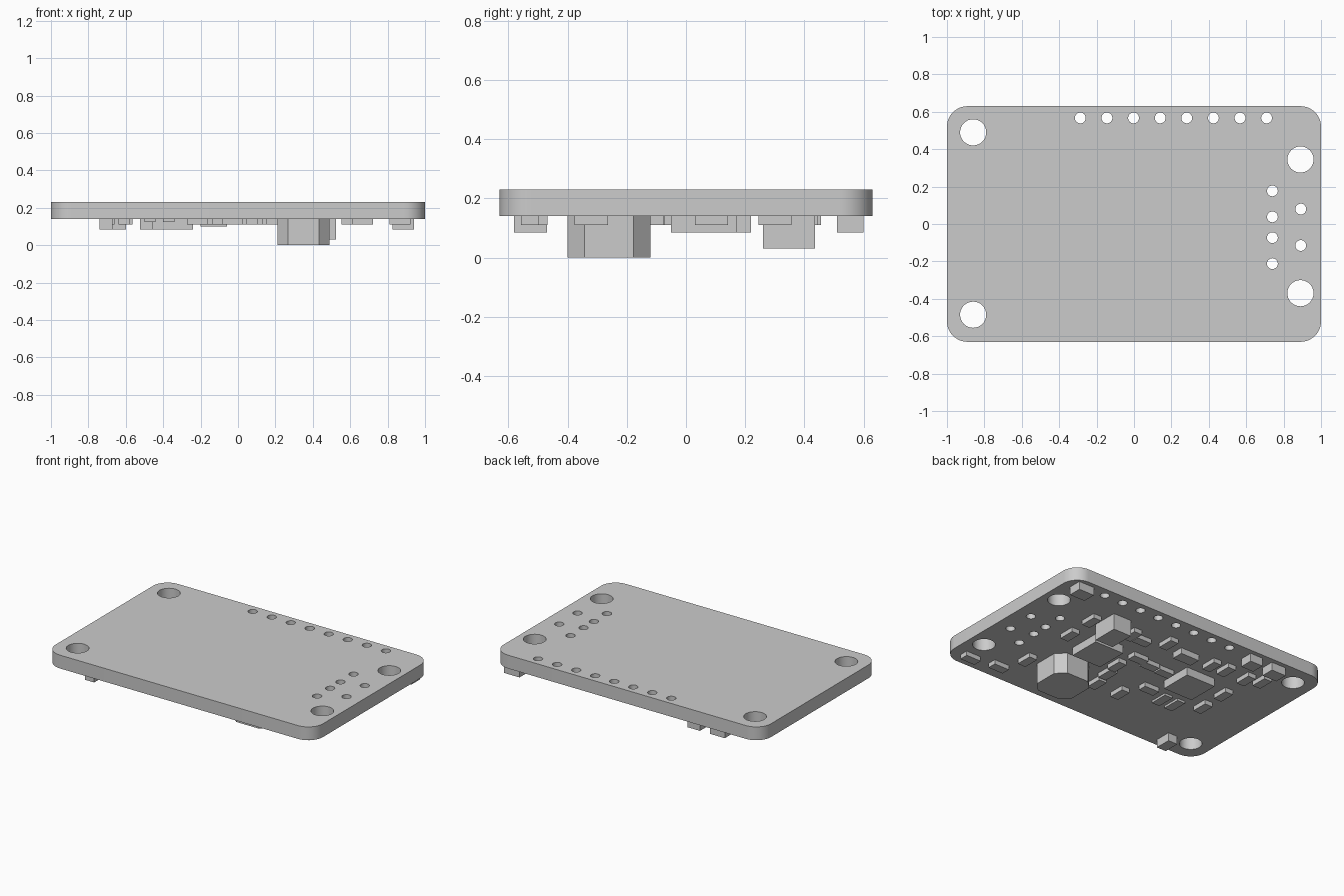
import bpy, bmesh, math

if "Cube" in bpy.data.objects:
    bpy.data.objects.remove(bpy.data.objects["Cube"])

grey = bpy.data.materials.new("plain_grey")
grey.diffuse_color = (0.6, 0.6, 0.6, 1)
grey.use_nodes = True
grey.node_tree.nodes["Principled BSDF"].inputs["Base Color"].default_value = grey.diffuse_color
UNDER = 0.14          # height of the board underside
TOP = 0.23


def circle(cx, cy, r, n=32):
    return [(cx + r * math.cos(2 * math.pi * i / n), cy + r * math.sin(2 * math.pi * i / n)) for i in range(n)]


def rounded_rect(hx, hy, r, n=12):
    pts = []
    for k, (sx, sy) in enumerate([(1, 1), (-1, 1), (-1, -1), (1, -1)]):
        for i in range(n + 1):
            a = (k + i / n) * math.pi / 2
            pts.append((sx * (hx - r) + r * math.cos(a), sy * (hy - r) + r * math.sin(a)))
    return pts


def plate(name, loops, z0, z1):
    """Extruded flat outline; loops after the first are holes."""
    cu = bpy.data.curves.new(name, 'CURVE')
    cu.dimensions = '2D'
    cu.fill_mode = 'BOTH'
    cu.extrude = (z1 - z0) / 2
    for pts in loops:
        sp = cu.splines.new('POLY')
        sp.points.add(len(pts) - 1)
        for p, (x, y) in zip(sp.points, pts):
            p.co = (x, y, 0, 1)
        sp.use_cyclic_u = True
    ob = bpy.data.objects.new(name, cu)
    bpy.context.collection.objects.link(ob)
    bpy.ops.object.select_all(action='DESELECT')
    ob.select_set(True)
    bpy.context.view_layer.objects.active = ob
    bpy.ops.object.convert(target='MESH')
    ob = bpy.context.view_layer.objects.active
    bm = bmesh.new()
    bm.from_mesh(ob.data)
    bmesh.ops.remove_doubles(bm, verts=bm.verts, dist=1e-5)
    bmesh.ops.translate(bm, verts=bm.verts, vec=(0, 0, (z0 + z1) / 2))
    bmesh.ops.recalc_face_normals(bm, faces=bm.faces)
    bm.to_mesh(ob.data)
    bm.free()
    ob.data.materials.clear()
    ob.data.materials.append(grey)
    bpy.ops.object.shade_smooth_by_angle(angle=math.radians(30))
    return ob


def box(name, x0, x1, y0, y1, z):
    """Part hanging from the underside down to height z."""
    me = bpy.data.meshes.new(name)
    bm = bmesh.new()
    bmesh.ops.create_cube(bm, size=1)
    for v in bm.verts:
        v.co = (x1 if v.co.x > 0 else x0, y1 if v.co.y > 0 else y0, UNDER if v.co.z > 0 else z)
    bm.to_mesh(me)
    bm.free()
    me.materials.append(grey)
    bpy.context.collection.objects.link(bpy.data.objects.new(name, me))


# Board with mounting holes and pin holes
holes = [circle(x, y, 0.07) for x, y in [(-0.86, 0.49), (-0.86, -0.485), (0.89, 0.345), (0.89, -0.37)]]
holes += [circle(-0.287 + 0.1423 * i, 0.567, 0.029, 24) for i in range(8)]
holes += [circle(x, y, 0.029, 24) for x, y in
          [(0.74, 0.177), (0.74, 0.038), (0.74, -0.073), (0.74, -0.212), (0.892, 0.08), (0.892, -0.115)]]
plate("board", [rounded_rect(1.0, 0.63, 0.11)] + holes, UNDER, TOP)

# Octagonal inductor: square with cut corners
cx, cy, h, c = 0.35, -0.26, 0.14, 0.083
octagon = [(cx + x, cy + y) for x, y in
           [(h, -c), (h, c), (c, h), (-c, h), (-h, c), (-h, -c), (-c, -h), (c, -h)]]
plate("inductor", [octagon], 0.0, UNDER)

# Larger boxes
box("tall_capacitor", 0.39, 0.525, 0.26, 0.435, 0.03)
box("chip_right", 0.23, 0.45, -0.05, 0.17, 0.085)
box("chip_left", -0.46, -0.24, 0.0, 0.22, 0.085)
box("edge_block_1", -0.525, -0.43, 0.51, 0.6, 0.085)
box("edge_block_2", -0.71, -0.6, 0.51, 0.6, 0.085)
box("edge_block_3", 0.825, 0.94, 0.51, 0.6, 0.085)
box("corner_block", -0.74, -0.67, -0.58, -0.47, 0.085)
box("flat_block", -0.2, -0.06, 0.3, 0.38, 0.1)

# Small parts long in x
for i, (x, y) in enumerate([(0.865, -0.527), (0.665, -0.497), (0.2, 0.31), (0.075, 0.13), (-0.03, 0.11),
                            (-0.153, 0.104), (-0.216, -0.114)]):
    box(f"small_part_x_{i}", x - 0.056, x + 0.056, y - 0.03, y + 0.03, 0.11)

# Small parts long in y
for i, (x, y) in enumerate([(0.584, -0.32), (0.584, 0.086), (0.59, 0.3), (0.29, 0.33), (0.05, 0.39),
                            (0.123, -0.016), (0.1, -0.13), (0.076, -0.262), (-0.11, -0.265), (-0.61, -0.07),
                            (-0.61, 0.125), (-0.595, 0.36), (-0.69, 0.4), (-0.324, 0.357), (-0.43, 0.366)]):
    box(f"small_part_y_{i}", x - 0.03, x + 0.03, y - 0.056, y + 0.056, 0.11)

# Thin resistors
for i, x in enumerate([-0.37, -0.47]):
    box(f"thin_part_{i}", x - 0.03, x + 0.03, -0.235, -0.11, 0.125)
